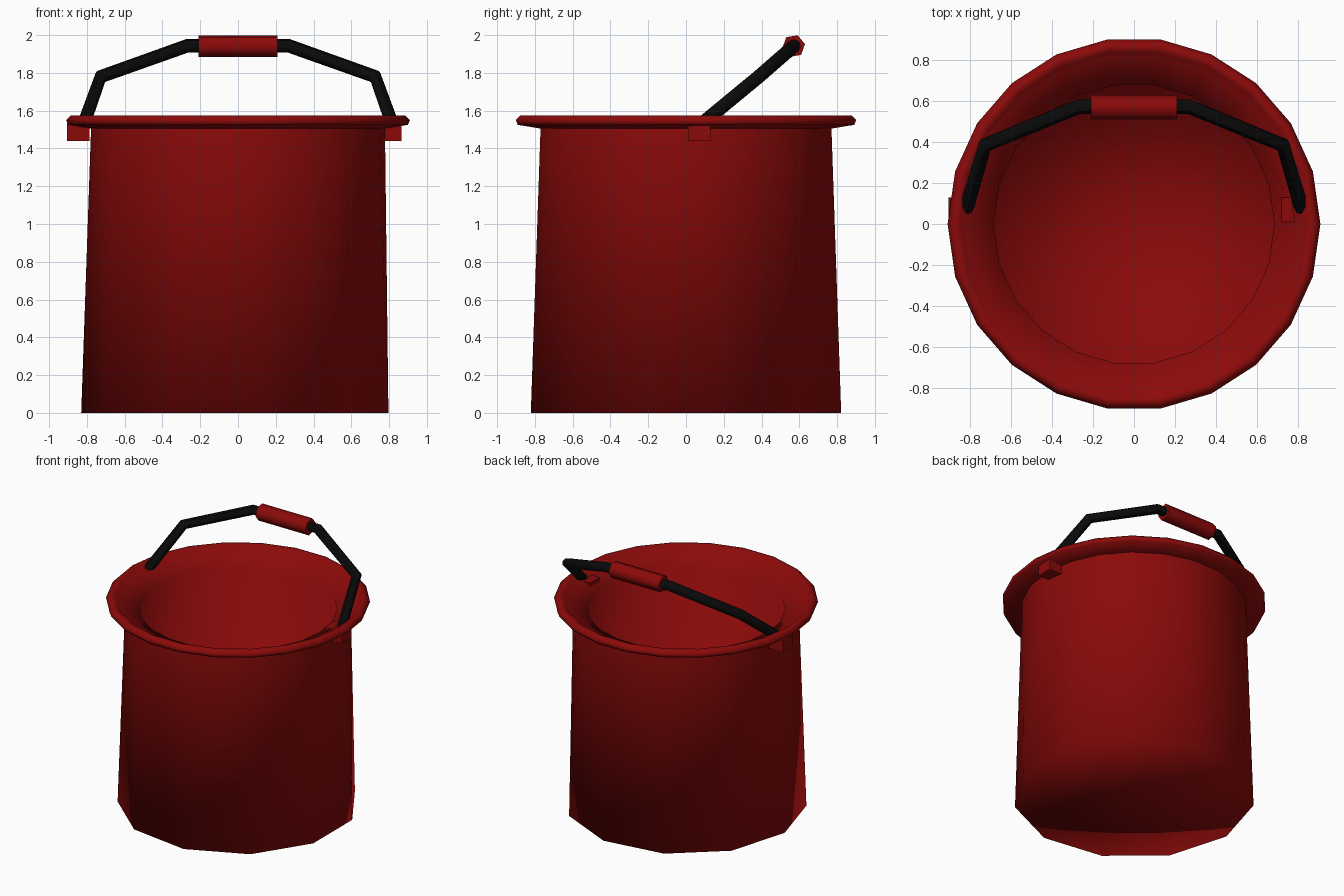
import bpy, bmesh
from math import cos, sin, pi, radians
from mathutils import Vector

cube = bpy.data.objects.get("Cube")
if cube:
    bpy.data.objects.remove(cube, do_unlink=True)


def material(name, rgb):
    m = bpy.data.materials.new(name)
    m.use_nodes = True
    m.diffuse_color = (*rgb, 1)
    m.node_tree.nodes["Principled BSDF"].inputs["Base Color"].default_value = (*rgb, 1)
    return m


RED = material("bucket red", (0.26, 0.003, 0.003))
BLACK = material("handle black", (0.003, 0.003, 0.003))


def finish(name, bm, mat, smooth=False):
    """Turn a bmesh into a shaded, coloured object."""
    bmesh.ops.recalc_face_normals(bm, faces=bm.faces)
    for f in bm.faces:
        f.smooth = smooth
    me = bpy.data.meshes.new(name)
    bm.to_mesh(me)
    bm.free()
    me.materials.append(mat)
    ob = bpy.data.objects.new(name, me)
    bpy.context.collection.objects.link(ob)
    return ob


def bridge(bm, a, c):
    """Join two rings with quads."""
    for k in range(len(a)):
        j = (k + 1) % len(a)
        bm.faces.new((a[k], a[j], c[j], c[k]))


def tube(name, points, radius, sides, mat, angle):
    """Sweep a polygon along a path, mitring it at each bend."""
    bm = bmesh.new()
    pts = [Vector(p) for p in points]
    rings = []
    for i, p in enumerate(pts):
        d_in = (p - pts[max(i - 1, 0)]).normalized()
        d_out = (pts[min(i + 1, len(pts) - 1)] - p).normalized()
        t = (d_in + d_out).normalized()
        n = Vector((0, -0.64, 0.77))
        n = (n - t * n.dot(t)).normalized()
        b = t.cross(n)
        rings.append([bm.verts.new(p + radius * (n * cos(2 * pi * k / sides) + b * sin(2 * pi * k / sides)))
                      for k in range(sides)])
    for a, c in zip(rings, rings[1:]):
        bridge(bm, a, c)
    bm.faces.new(rings[0])
    bm.faces.new(rings[-1])
    ob = finish(name, bm, mat, True)
    bpy.ops.object.select_all(action='DESELECT')
    ob.select_set(True)
    bpy.context.view_layer.objects.active = ob
    bpy.ops.object.shade_smooth_by_angle(angle=radians(angle))


# Bucket: inner wall, sloping lip, rolled rim and underside of the rim
N = 22
profile = [(0.73, 0.05), (0.685, 1.485), (0.825, 1.55), (0.845, 1.563), (0.86, 1.575),
           (0.885, 1.575), (0.91, 1.55), (0.9, 1.525), (0.778, 1.505)]
bm = bmesh.new()
rings = [[bm.verts.new((r * cos(2 * pi * k / N), r * sin(2 * pi * k / N), z)) for k in range(N)]
         for r, z in profile]
for a, c in zip(rings, rings[1:]):
    bridge(bm, a, c)

# Floor inside, as a fan around its centre
centre = bm.verts.new((0, 0, 0.05))
for k in range(N):
    bm.faces.new((rings[0][k], rings[0][(k + 1) % N], centre))

# Outer wall drops to half as many corners at the base
top = rings[-1]
odd = range(1, N, 2)
base = {k: bm.verts.new((0.83 * cos(2 * pi * k / N), 0.83 * sin(2 * pi * k / N), 0)) for k in odd}
under = bm.verts.new((0, 0, 0))
for k in odd:
    nxt = base[(k + 2) % N]
    bm.faces.new((top[k - 1], top[k], base[k]))
    bm.faces.new((top[k], top[(k + 1) % N], base[k]))
    bm.faces.new((top[(k + 1) % N], nxt, base[k]))
    bm.faces.new((base[k], nxt, under))

# Crisp edge where the wall meets the rim
for k in range(N):
    bm.edges.get((top[k], top[(k + 1) % N])).smooth = False
finish("bucket", bm, RED, True)

# Lugs that hold the handle
for name, inner, outer in (("left_lug", 0.72, 0.865), ("right_lug", -0.785, -0.905)):
    bm = bmesh.new()
    bmesh.ops.create_cube(bm, size=1)
    bmesh.ops.scale(bm, vec=(abs(outer - inner), 0.12, 0.092), verts=bm.verts)
    bmesh.ops.translate(bm, vec=((inner + outer) / 2, 0.07, 1.486), verts=bm.verts)
    finish(name, bm, RED)

# Swung-back wire handle with a grip
half = [(0.82, 0.07, 1.52), (0.727, 0.385, 1.78), (0.27, 0.572, 1.943)]
path = half + [(-x, y, z) for x, y, z in reversed(half)]
tube("handle", path, 0.036, 8, BLACK, 46)
tube("handle_grip", [(0.21, 0.57, 1.942), (-0.21, 0.57, 1.942)], 0.061, 6, RED, 65)
